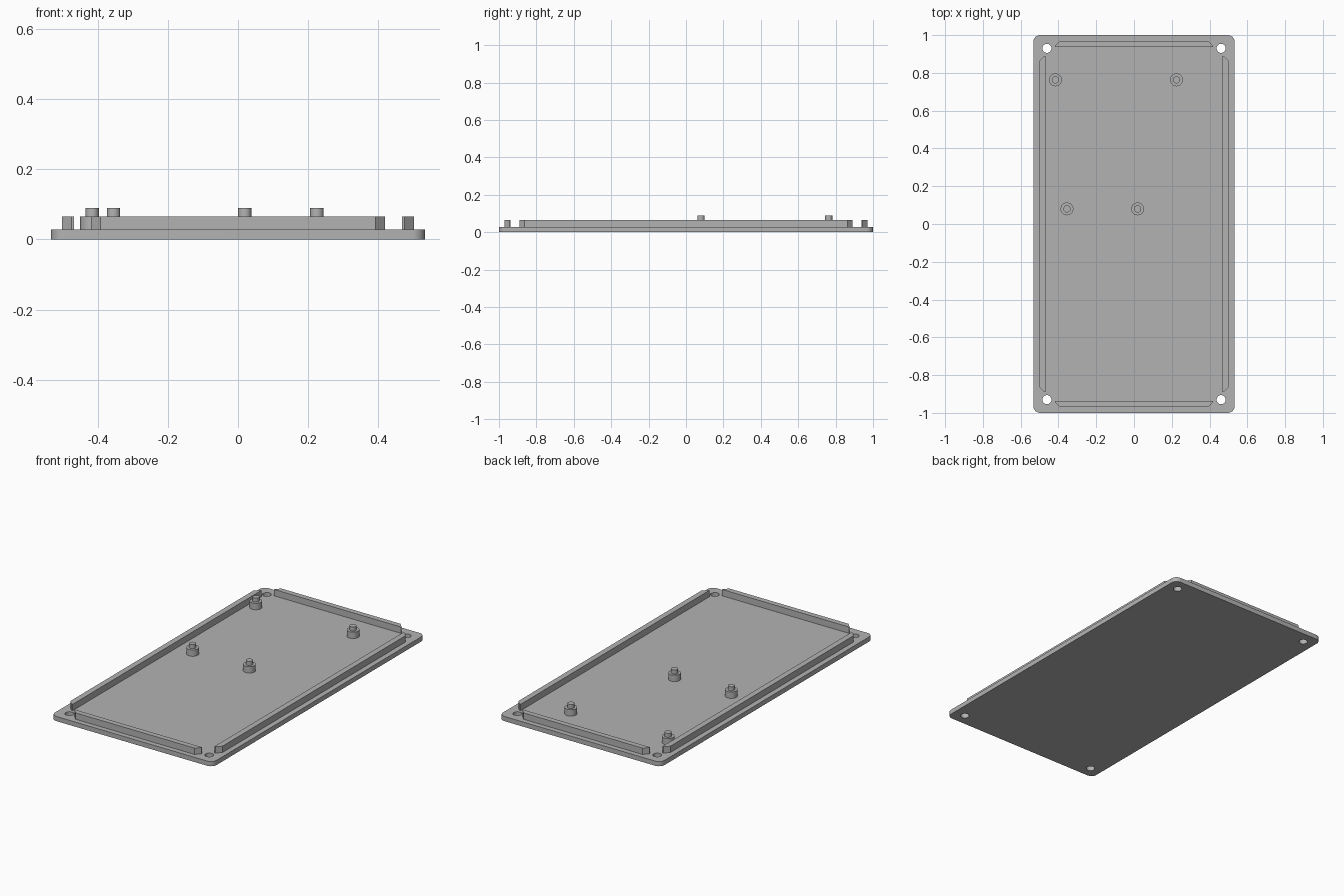
import bpy, bmesh
from math import radians, sin, cos, pi

if "Cube" in bpy.data.objects:
    bpy.data.objects.remove(bpy.data.objects["Cube"], do_unlink=True)

PLATE_TOP, RIM_TOP, PIN_TOP = 0.028, 0.066, 0.09
HALF_X, HALF_Y, CORNER = 0.533, 1.0, 0.036

grey = bpy.data.materials.new("plain_grey")
grey.use_nodes = True
grey.diffuse_color = (0.45, 0.45, 0.45, 1)
grey.node_tree.nodes["Principled BSDF"].inputs["Base Color"].default_value = grey.diffuse_color


def prism(name, outline, z0, z1):
    """Extrude a counter-clockwise outline from z0 to z1."""
    bm = bmesh.new()
    base = bm.faces.new([bm.verts.new((x, y, z0)) for x, y in outline])
    top = bmesh.ops.extrude_face_region(bm, geom=[base], use_keep_orig=True)["geom"]
    bmesh.ops.translate(bm, vec=(0, 0, z1 - z0),
                        verts=[v for v in top if isinstance(v, bmesh.types.BMVert)])
    bmesh.ops.recalc_face_normals(bm, faces=bm.faces)
    mesh = bpy.data.meshes.new(name)
    bm.to_mesh(mesh)
    bm.free()
    mesh.materials.append(grey)
    obj = bpy.data.objects.new(name, mesh)
    bpy.context.collection.objects.link(obj)
    return obj


def activate(obj):
    bpy.ops.object.select_all(action="DESELECT")
    obj.select_set(True)
    bpy.context.view_layer.objects.active = obj


def smooth(obj):
    activate(obj)
    bpy.ops.object.shade_smooth_by_angle(angle=radians(30))


def arc(cx, cy, r, start, sweep, steps):
    return [(cx + r * cos(start + sweep * i / steps), cy + r * sin(start + sweep * i / steps))
            for i in range(steps + 1)]


def circle(cx, cy, r, sides=32):
    return arc(cx, cy, r, 0, 2 * pi, sides)[:-1]


# Rounded base plate
outline = []
for k, (sx, sy) in enumerate([(1, 1), (-1, 1), (-1, -1), (1, -1)]):
    outline += arc(sx * (HALF_X - CORNER), sy * (HALF_Y - CORNER), CORNER, k * pi / 2, pi / 2, 8)
plate = prism("base_plate", outline, 0, PLATE_TOP)

# Corner screw holes
for sx in (-1, 1):
    for sy in (-1, 1):
        cutter = prism("hole_cutter", circle(sx * 0.461, sy * 0.93, 0.024), -0.05, 0.1)
        cutter.hide_render = True
        cut = plate.modifiers.new("screw_hole", "BOOLEAN")
        cut.operation, cut.solver, cut.object = "DIFFERENCE", "EXACT", cutter
        activate(plate)
        bpy.ops.object.modifier_apply(modifier=cut.name)
        bpy.data.objects.remove(cutter, do_unlink=True)
smooth(plate)


# Locating ridges with clipped outer corners
def ridge_profile(half, inner, outer, clip=0.027):
    return [(-half, inner), (half, inner), (half, outer - clip),
            (half - clip, outer), (clip - half, outer), (-half, outer - clip)]


end = ridge_profile(0.419, 0.938, 0.97)
side = ridge_profile(0.89, 0.468, 0.502)
prism("back_ridge", end, PLATE_TOP, RIM_TOP)
prism("front_ridge", [(-x, -y) for x, y in end], PLATE_TOP, RIM_TOP)
prism("left_ridge", [(y, -x) for x, y in side], PLATE_TOP, RIM_TOP)
prism("right_ridge", [(-y, x) for x, y in side], PLATE_TOP, RIM_TOP)

# Standoffs, each a wide boss with a narrow pin
for x, y in [(-0.416, 0.763), (0.225, 0.763), (-0.355, 0.08), (0.019, 0.08)]:
    smooth(prism("standoff_boss", circle(x, y, 0.034), PLATE_TOP, RIM_TOP))
    smooth(prism("standoff_pin", circle(x, y, 0.019), RIM_TOP, PIN_TOP))
